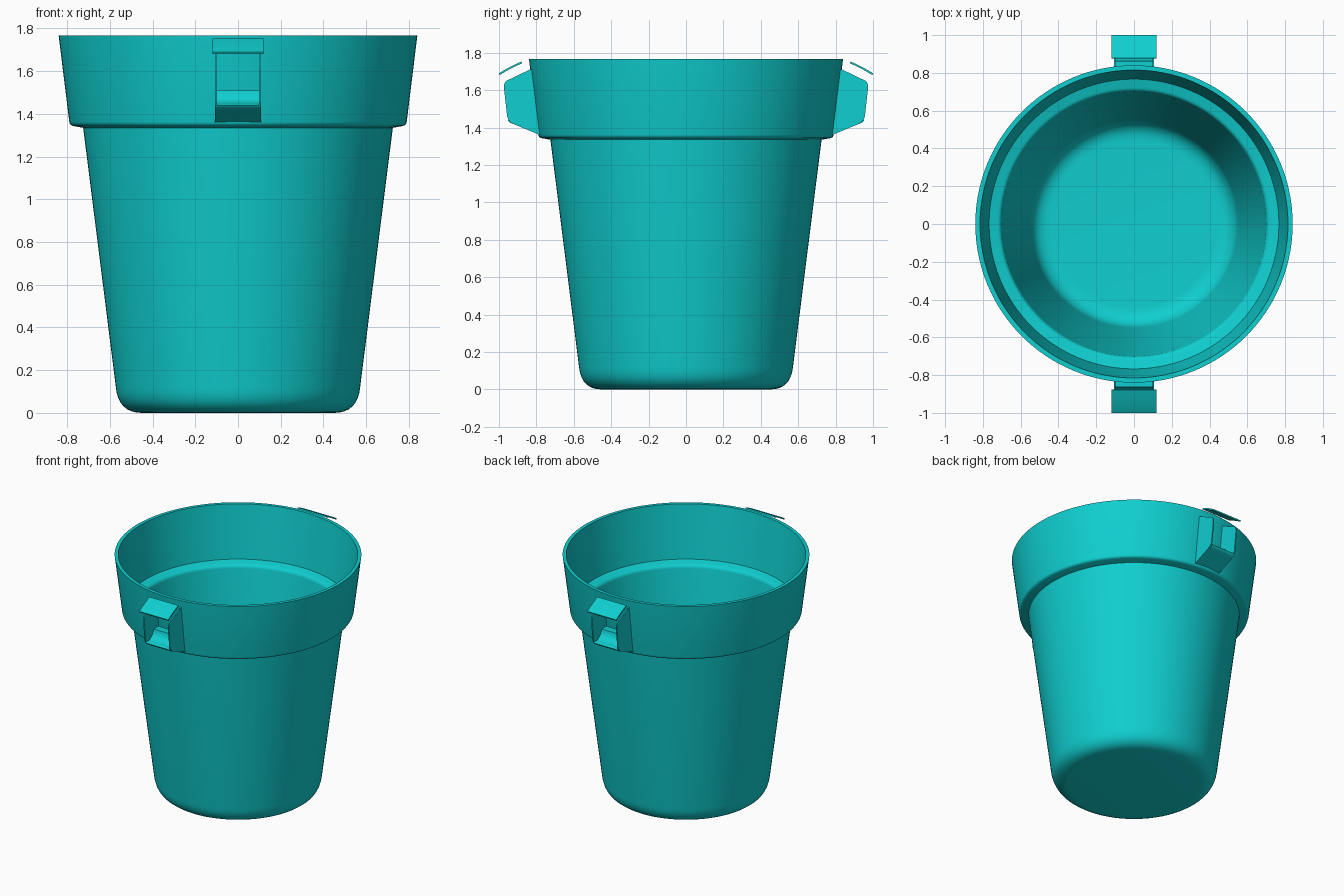
import bpy, bmesh, math
from mathutils import Matrix, Vector

if "Cube" in bpy.data.objects:
    bpy.data.objects.remove(bpy.data.objects["Cube"], do_unlink=True)

# Single plastic colour
teal = bpy.data.materials.new("teal plastic")
teal.use_nodes = True
colour = (0.005, 0.62, 0.63, 1)
teal.diffuse_color = colour
teal.node_tree.nodes["Principled BSDF"].inputs["Base Color"].default_value = colour


def finish(bm, name):
    bmesh.ops.remove_doubles(bm, verts=bm.verts, dist=0.0005)
    bmesh.ops.recalc_face_normals(bm, faces=bm.faces)
    mesh = bpy.data.meshes.new(name)
    bm.to_mesh(mesh)
    bm.free()
    mesh.materials.append(teal)
    mesh.shade_smooth()
    mesh.set_sharp_from_angle(angle=math.radians(32))
    obj = bpy.data.objects.new(name, mesh)
    bpy.context.collection.objects.link(obj)
    return obj


def curve(a, corner, b, steps=8):
    """Rounded corner from a to b, pulled towards the corner point."""
    a, c, b = Vector(a), Vector(corner), Vector(b)
    ts = [i / steps for i in range(steps + 1)]
    return [tuple(a * (1 - t) ** 2 + c * 2 * t * (1 - t) + b * t * t) for t in ts]


def lathe(profile, name, steps=128):
    bm = bmesh.new()
    verts = [bm.verts.new((r, 0, z)) for r, z in profile]
    edges = [bm.edges.new(pair) for pair in zip(verts, verts[1:])]
    bmesh.ops.spin(bm, geom=verts + edges, cent=(0, 0, 0), axis=(0, 0, 1),
                   angle=math.tau, steps=steps, use_merge=True)
    return finish(bm, name)


def prism(outline, x0, x1, name, turn):
    """Extrude a side outline (distance out, height) across x."""
    bm = bmesh.new()
    face = bm.faces.new([bm.verts.new((x0, -y, z)) for y, z in outline])
    made = bmesh.ops.extrude_face_region(bm, geom=[face])["geom"]
    moved = [v for v in made if isinstance(v, bmesh.types.BMVert)]
    bmesh.ops.translate(bm, verts=moved, vec=(x1 - x0, 0, 0))
    bm.transform(Matrix.Rotation(turn, 4, "Z"))
    return finish(bm, name)


# Bucket: outer wall, stepped collar, rim, then back down the inside
outer = [(0, 0)] + curve((0.45, 0), (0.56, 0), (0.572, 0.12))
collar = [(0.725, 1.335)] + curve((0.77, 1.343), (0.788, 1.346), (0.79, 1.363), 4)
rim = [(0.84, 1.768), (0.815, 1.768)]
ledge = [(0.767, 1.375)] + curve((0.725, 1.363), (0.703, 1.36), (0.7, 1.335), 5)
inside = curve((0.55, 0.13), (0.538, 0.025), (0.44, 0.025)) + [(0, 0.025)]
lathe(outer + collar + rim + ledge + inside, "bucket")

# Handle bracket shapes
plate = ([(0.78, 1.36)] + curve((0.92, 1.418), (0.952, 1.43), (0.957, 1.465), 5)
         + curve((0.972, 1.6), (0.977, 1.64), (0.96, 1.65), 4) + [(0.825, 1.715)])
shelf = ([(0.78, 1.36)] + curve((0.92, 1.418), (0.945, 1.425), (0.953, 1.44), 4)
         + curve((0.945, 1.445), (0.872, 1.445), (0.862, 1.51)) + [(0.80, 1.51)])
top = curve((0.88, 1.753), (0.945, 1.725), (1.0, 1.69), 6)
flap = top + [(y - 0.004, z - 0.009) for y, z in reversed(top)]

# One bracket at the front and one at the back
for side, turn in (("front", 0), ("back", math.pi)):
    prism(plate, -0.107, -0.098, side + "_bracket_plate_a", turn)
    prism(plate, 0.098, 0.107, side + "_bracket_plate_b", turn)
    prism(shelf, -0.098, 0.098, side + "_bracket_shelf", turn)
    prism(flap, -0.12, 0.12, side + "_bracket_flap", turn)
